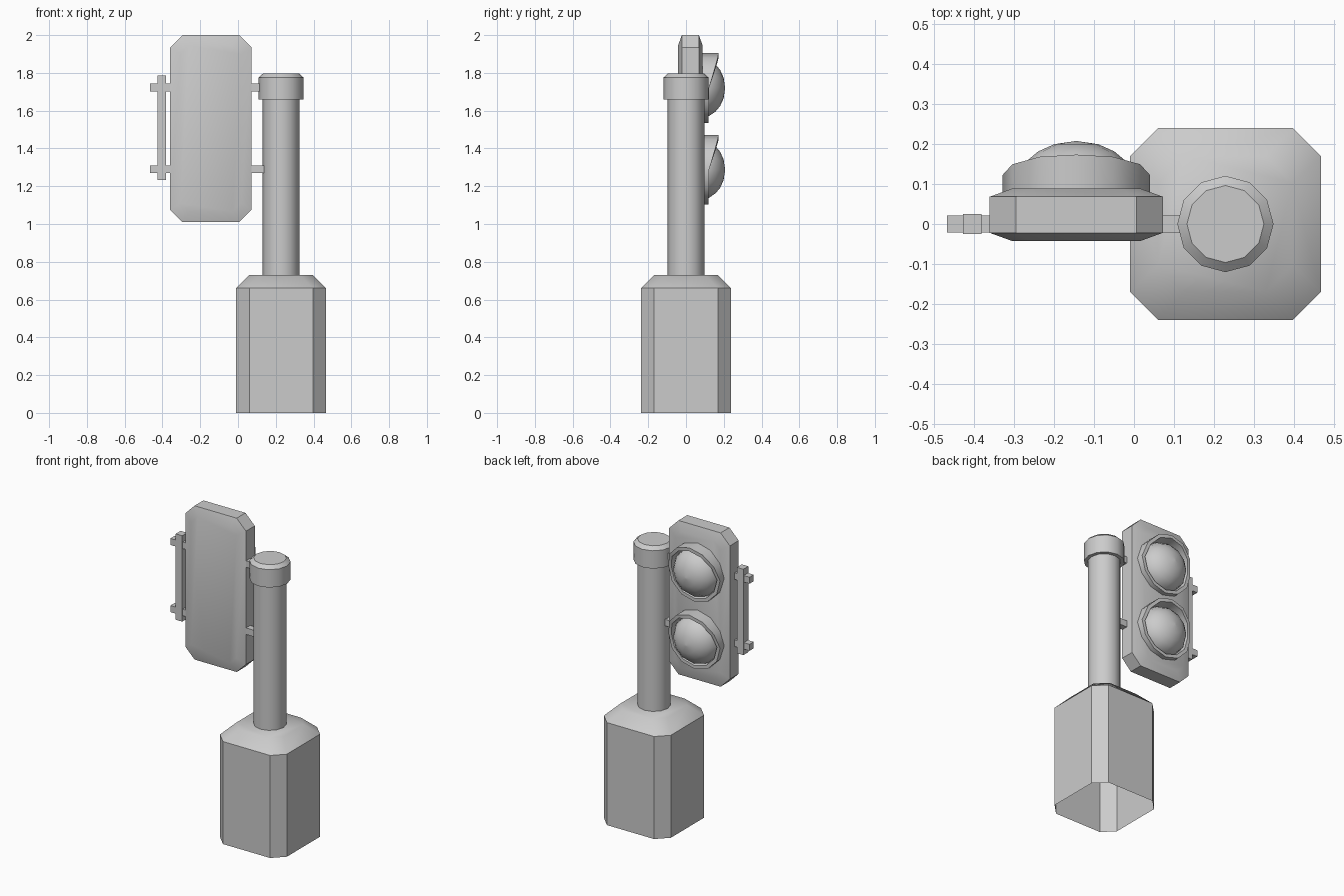
import bpy, bmesh
from math import sin, cos, pi, radians

if "Cube" in bpy.data.objects:
    bpy.data.objects.remove(bpy.data.objects["Cube"])

SIDES = 12
POLE_X = 0.228
LAMP_X = -0.144


def loft(name, rings, close_start=True, close_end=True):
    """Skin a list of equal-length closed rings into one object."""
    bm = bmesh.new()
    loops = [[bm.verts.new(p) for p in ring] for ring in rings]
    for a, b in zip(loops, loops[1:]):
        for i in range(len(a)):
            j = (i + 1) % len(a)
            bm.faces.new((a[i], a[j], b[j], b[i]))
    if close_start:
        bm.faces.new(loops[0])
    if close_end:
        bm.faces.new(loops[-1])
    bmesh.ops.recalc_face_normals(bm, faces=bm.faces)
    mesh = bpy.data.meshes.new(name)
    bm.to_mesh(mesh)
    bm.free()
    obj = bpy.data.objects.new(name, mesh)
    bpy.context.collection.objects.link(obj)
    bpy.ops.object.select_all(action='DESELECT')
    obj.select_set(True)
    bpy.context.view_layer.objects.active = obj
    bpy.ops.object.shade_smooth_by_angle(angle=radians(40))
    return obj


def octagon(hx, hy, c):
    """Rectangle outline with corners cut by c."""
    return [(hx, -hy + c), (hx, hy - c), (hx - c, hy), (-hx + c, hy),
            (-hx, hy - c), (-hx, -hy + c), (-hx + c, -hy), (hx - c, -hy)]


def circle(r):
    return [(r * cos(2 * pi * i / SIDES), r * sin(2 * pi * i / SIDES)) for i in range(SIDES)]


def flat(outline, z, cx=POLE_X):
    return [(x + cx, y, z) for x, y in outline]


def upright(outline, y, cz, cx=LAMP_X):
    return [(x + cx, y, z + cz) for x, z in outline]


def box(name, x0, x1, hy, z0, z1):
    return loft(name, [[(x0, -hy, z), (x1, -hy, z), (x1, hy, z), (x0, hy, z)] for z in (z0, z1)])


# Pedestal with bevelled top and open underside
body = octagon(0.238, 0.239, 0.07)
loft("pedestal", [flat(body, 0), flat(body, 0.66),
                  flat(octagon(0.168, 0.169, 0.067), 0.73)], close_start=False)

# Pole and its cap
loft("pole", [flat(circle(0.097), z) for z in (0.73, 1.67)], False, False)
loft("pole_cap", [flat(circle(r), z) for r, z in
                  ((0.095, 1.66), (0.12, 1.66), (0.12, 1.775), (0.096, 1.796))])

# Signal housing, bevelled on both faces
loft("signal_housing", [upright(octagon(0.216 - i, 0.495 - i, 0.066 - 0.35 * i), y, 1.505)
                        for i, y in ((0.055, -0.042), (0, -0.022), (0, 0.068), (0.055, 0.088))])


# Lamps: slanted visor ring with a domed lens
def visor_edge(r, cz):
    return [(x + LAMP_X, 0.118 + 0.055 * max(0, z / r) + 0.004 * abs(x / r), z + cz)
            for x, z in circle(r)]


for place, cz in (("upper", 1.72), ("lower", 1.287)):
    loft(place + "_visor", [upright(circle(0.184), 0.08, cz), visor_edge(0.184, cz),
                            visor_edge(0.162, cz), upright(circle(0.155), 0.085, cz)],
         False, False)
    loft(place + "_lens", [upright(circle(r), y, cz) for r, y in
                           ((0.155, 0.085), (0.148, 0.122), (0.125, 0.156),
                            (0.095, 0.181), (0.055, 0.199), (0.001, 0.207))],
         close_start=False)

# Side brackets
for place, cz in (("upper", 1.722), ("lower", 1.29)):
    box(place + "_outer_bracket", -0.467, -0.34, 0.021, cz - 0.021, cz + 0.021)
    box(place + "_pole_bracket", 0.05, 0.15, 0.021, cz - 0.021, cz + 0.021)
box("bracket_bar", -0.426, -0.38, 0.025, 1.232, 1.785)
